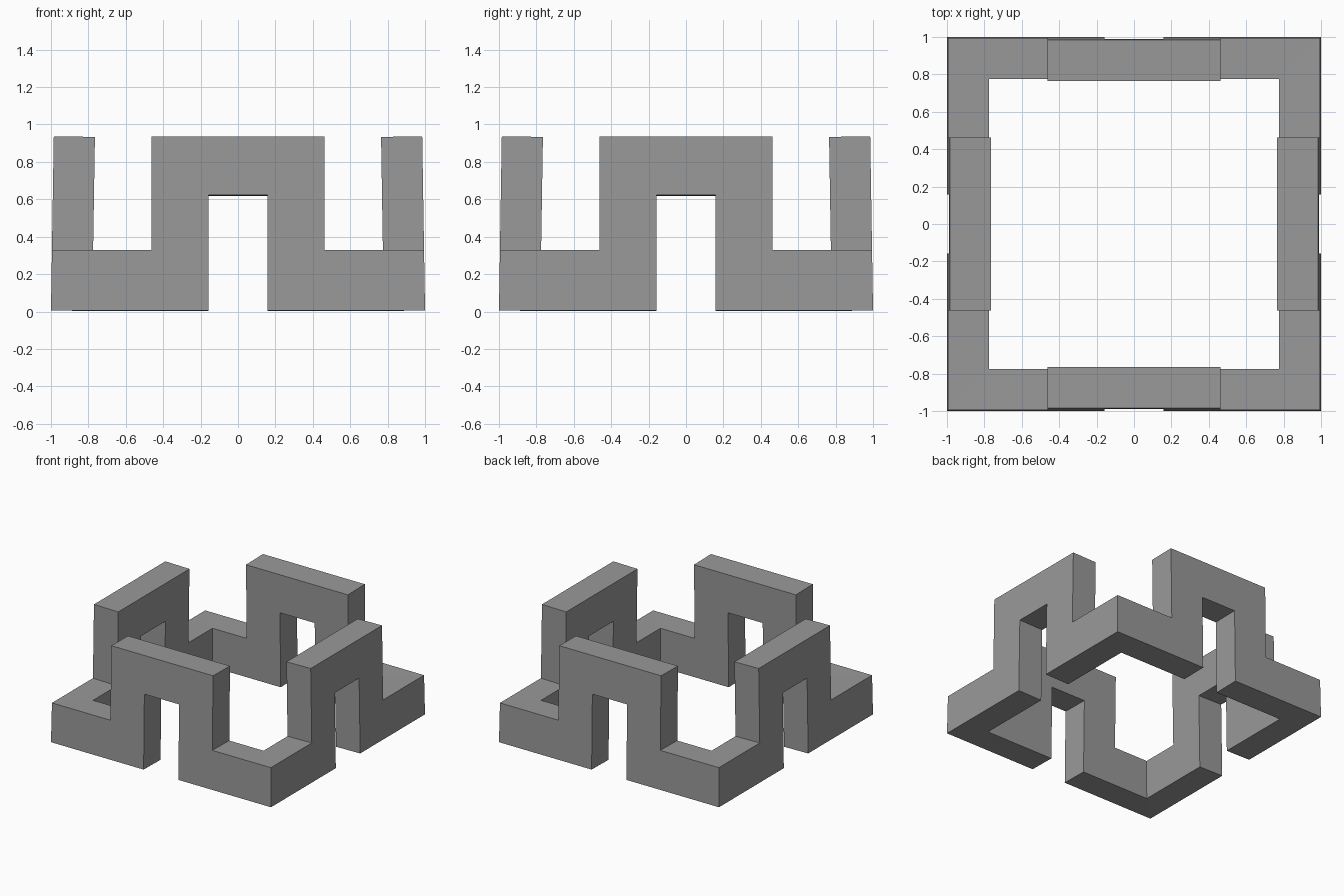
import bpy
import bmesh
from mathutils import Matrix, Vector

cube = bpy.data.objects.get("Cube")
if cube:
    bpy.data.objects.remove(cube, do_unlink=True)

THICK = 0.22    # wall depth
LEAN = 0.016    # walls tilt slightly inwards
FOOT, STEP, TOP, LINTEL = 0.006, 0.328, 0.937, 0.622
ARCH, GAP = 0.463, 0.158

grey = bpy.data.materials.new("stone grey")
grey.use_nodes = True
colour = (0.32, 0.32, 0.32, 1)
grey.diffuse_color = colour
grey.node_tree.nodes["Principled BSDF"].inputs["Base Color"].default_value = colour

# Stepped arch outline of one wall; the outer ends run to the mitred corners
half = [(GAP, LINTEL), (GAP, FOOT), (1, FOOT), (1, STEP), (ARCH, STEP), (ARCH, TOP)]
outline = half + [(-x, z) for x, z in reversed(half)]


def wall_point(x, z, depth):
    """Place an outline point on the leaning face at the given depth."""
    reach = 1 - depth - LEAN * z
    if abs(x) == 1:
        x *= reach
    return Vector((x, -reach, z - LEAN * depth))


# Four identical walls joined at their open corners into one continuous ring
bm = bmesh.new()
for turn in range(4):
    spin = Matrix.Rotation(turn * 1.5707963, 3, "Z")
    outer, inner = [
        [bm.verts.new(spin @ wall_point(x, z, depth)) for x, z in outline]
        for depth in (0, THICK)
    ]
    bm.faces.new(outer)
    bm.faces.new(inner)
    for i, (x, z) in enumerate(outline):
        j = (i + 1) % len(outline)
        if abs(x) == 1 and outline[j][0] == x:
            continue    # leave the mitre open
        bm.faces.new((outer[i], outer[j], inner[j], inner[i]))

bmesh.ops.remove_doubles(bm, verts=bm.verts, dist=0.001)
bmesh.ops.recalc_face_normals(bm, faces=bm.faces)
mesh = bpy.data.meshes.new("arched_ring")
bm.to_mesh(mesh)
bm.free()
mesh.materials.append(grey)
ring = bpy.data.objects.new("arched_ring", mesh)
bpy.context.collection.objects.link(ring)
